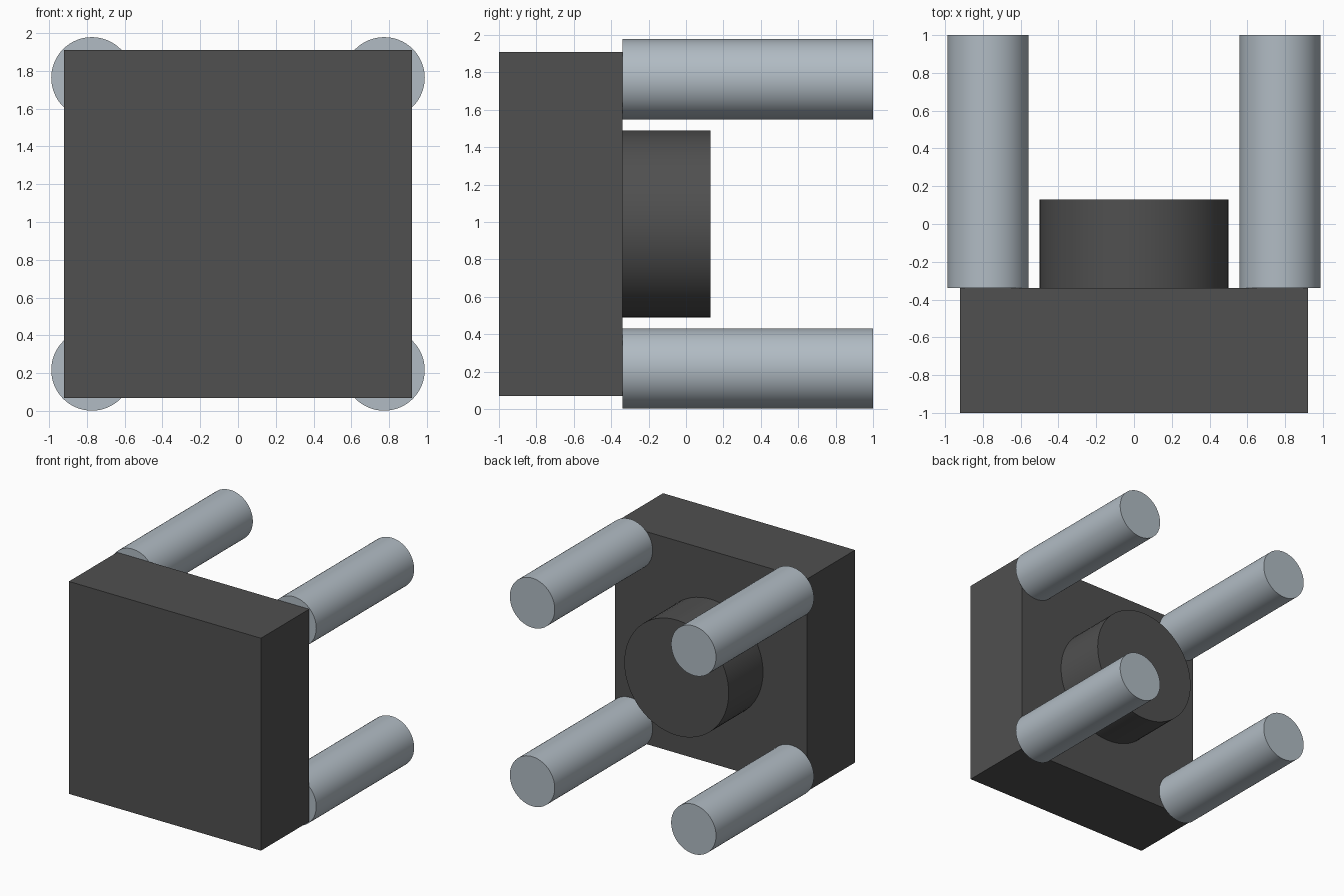
import bpy
import math

if "Cube" in bpy.data.objects:
    bpy.data.objects.remove(bpy.data.objects["Cube"], do_unlink=True)


def make_material(name, rgb, metallic=0.0):
    mat = bpy.data.materials.new(name)
    mat.use_nodes = True
    mat.diffuse_color = (*rgb, 1)
    mat.node_tree.nodes["Principled BSDF"].inputs["Base Color"].default_value = (*rgb, 1)
    return mat


dark_grey = make_material("dark grey", (0.08, 0.08, 0.08))
steel = make_material("light steel", (0.44, 0.50, 0.55))

MID_Z = 0.99      # height of the model's centre
BACK_Y = -0.34    # back face of the block, where rods and hub begin


def add_cylinder(name, x, z, radius, y_end, mat):
    """Cylinder running along y from the block's back face to y_end."""
    bpy.ops.mesh.primitive_cylinder_add(
        vertices=64, radius=radius, depth=y_end - BACK_Y,
        location=(x, (BACK_Y + y_end) / 2, z), rotation=(math.pi / 2, 0, 0))
    obj = bpy.context.object
    obj.name = name
    obj.data.materials.append(mat)
    bpy.ops.object.shade_smooth_by_angle(angle=math.radians(30))
    return obj


# Square block at the front
bpy.ops.mesh.primitive_cube_add(size=1, location=(0, (BACK_Y - 1) / 2, MID_Z))
block = bpy.context.object
block.name = "block"
block.scale = (1.84, BACK_Y + 1, 1.84)
bpy.ops.object.transform_apply(location=False, rotation=False, scale=True)
block.data.materials.append(dark_grey)

# Round hub on the back of the block
add_cylinder("hub", 0, MID_Z, 0.5, 0.13, dark_grey)

# Four corner rods
for side, sx in (("left", 1), ("right", -1)):
    for level, sz in (("upper", 1), ("lower", -1)):
        add_cylinder(f"{level}_{side}_rod", sx * 0.773, MID_Z + sz * 0.773,
                     0.215, 1.0, steel)
